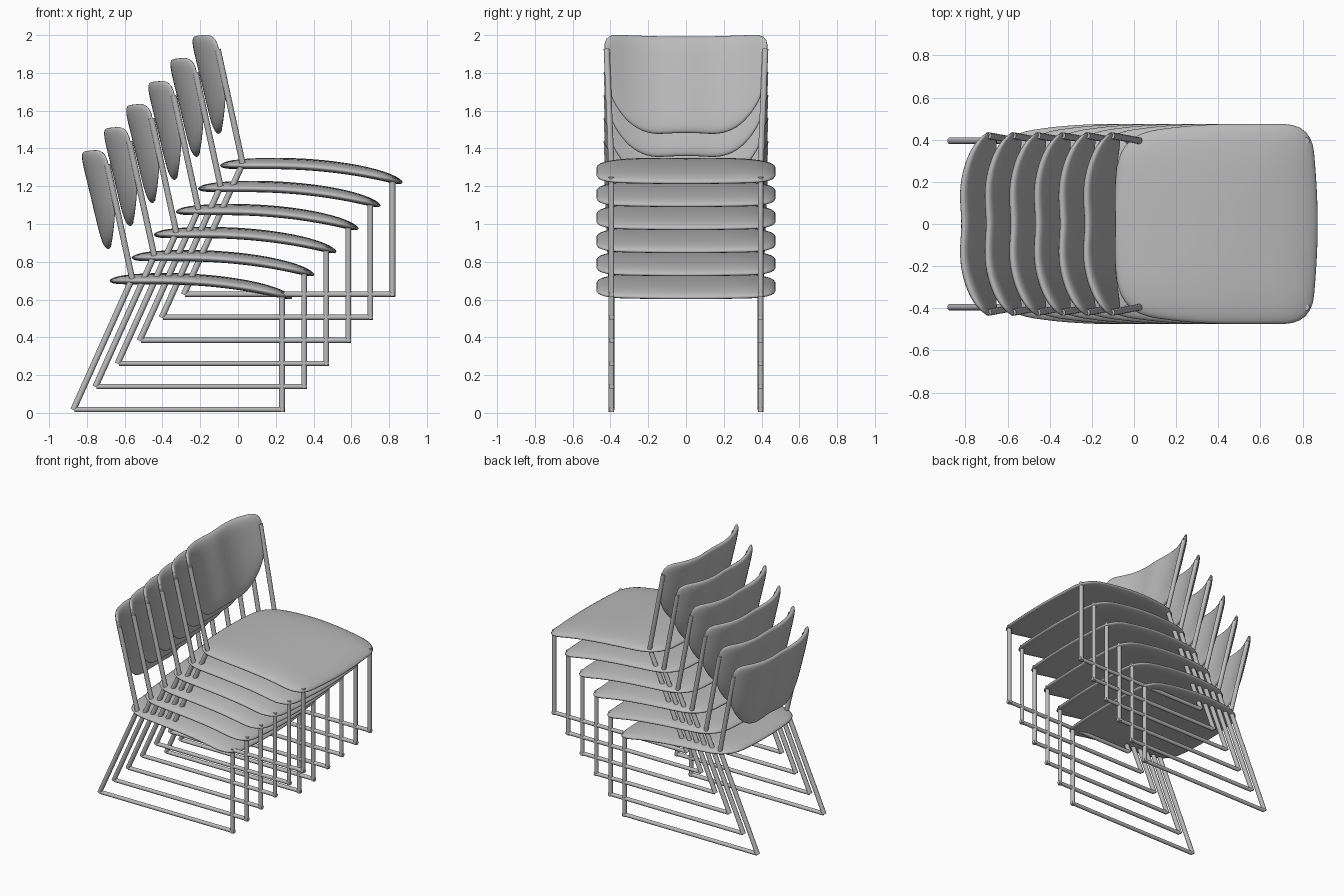
import bpy, bmesh, math
from mathutils import Vector

cube = bpy.data.objects.get("Cube")
if cube:
    bpy.data.objects.remove(cube, do_unlink=True)

CHAIRS = 6
STEP = Vector((0.117, 0, 0.122))

grey = bpy.data.materials.new("plain_grey")
grey.use_nodes = True
grey.diffuse_color = (0.5, 0.5, 0.5, 1)
grey.node_tree.nodes["Principled BSDF"].inputs["Base Color"].default_value = (0.5, 0.5, 0.5, 1)


def finish(bm, name):
    """Turn a bmesh into mesh data with smooth faces."""
    bmesh.ops.recalc_face_normals(bm, faces=bm.faces)
    mesh = bpy.data.meshes.new(name)
    bm.to_mesh(mesh)
    bm.free()
    mesh.materials.append(grey)
    return mesh


def rounded_outline(corners, count=96):
    """Polygon with rounded corners (u, v, radius), resampled evenly."""
    pts = []
    n = len(corners)
    for i, (u, v, r) in enumerate(corners):
        p = Vector((u, v))
        a = Vector(corners[i - 1][:2]) - p
        b = Vector(corners[(i + 1) % n][:2]) - p
        a = p + a.normalized() * min(r, a.length * 0.49)
        b = p + b.normalized() * min(r, b.length * 0.49)
        for k in range(9):
            t = k / 8
            pts.append(a * (1 - t) ** 2 + p * 2 * t * (1 - t) + b * t * t)
    pts.append(pts[0])
    lengths = [(q - p).length for p, q in zip(pts, pts[1:])]
    total, out, seg, start = sum(lengths), [], 0, 0.0
    for k in range(count):
        d = total * k / count
        while start + lengths[seg] < d:
            start += lengths[seg]
            seg += 1
        t = (d - start) / max(lengths[seg], 1e-9)
        out.append(pts[seg].lerp(pts[seg + 1], t))
    return out


def mirrored(half):
    """Mirror corners across v = 0 (corners on the axis stay single)."""
    return half + [(u, -v, r) for u, v, r in reversed(half) if v != 0]


def pad(name, outline, centre, place, rings=12):
    """Cushion: two domed sheets that share a rounded rim."""
    bm = bmesh.new()
    centre = Vector(centre)
    n = len(outline)
    rim = [bm.verts.new(place(*p, 1.0, 0.0)) for p in outline]
    for side in (1, -1):
        outer = rim
        for k in range(rings - 1, 0, -1):
            s = math.sin(k / rings * math.pi / 2)
            puff = side * math.sqrt(1 - s ** 8)
            ring = [bm.verts.new(place(*centre.lerp(p, s), s, puff)) for p in outline]
            for i in range(n):
                j = (i + 1) % n
                bm.faces.new((outer[i], outer[j], ring[j], ring[i]))
            outer = ring
        pole = bm.verts.new(place(*centre, 0.0, side))
        for i in range(n):
            bm.faces.new((outer[i], outer[(i + 1) % n], pole))
    return finish(bm, name)


def place_seat(x, y, s, puff):
    t = max(0.0, (x + 0.45) / 0.74)
    top = 0.742 - 0.09 * t ** 2.2
    return (x, y, top - 0.028 - 0.015 * s ** 3 + 0.028 * puff)


def place_back(z, y, s, puff):
    lean = -0.812 + 0.24 * (1.36 - z)
    wrap = 0.11 * (abs(y) / 0.43) ** 3
    lumbar = 0.012 * math.exp(-(y / 0.12) ** 2)
    return (lean + wrap + lumbar + 0.027 * puff, y, z)


def tube(bm, a, b, radius):
    """Capped round tube between two points."""
    a, b = Vector(a), Vector(b)
    turn = (b - a).to_track_quat('Z', 'Y').to_matrix().to_4x4()
    turn.translation = (a + b) / 2
    bmesh.ops.create_cone(bm, cap_ends=True, segments=16, radius1=radius,
                          radius2=radius, depth=(b - a).length, matrix=turn)


# Seat: broad rounded plan, drooping front edge
seat_mesh = pad("seat", rounded_outline(mirrored([
    (0.296, 0, 0.3), (0.26, 0.475, 0.14), (-0.3, 0.475, 0.2),
    (-0.655, 0.42, 0.17), (-0.688, 0, 0.3)])), (-0.19, 0), place_seat)

# Backrest: wrapped shell with a tapered lower edge
back_mesh = pad("backrest", rounded_outline(mirrored([
    (1.378, 0, 0.2), (1.394, 0.435, 0.07), (1.07, 0.42, 0.14),
    (0.86, 0.25, 0.16), (0.875, 0, 0.1)])), (1.15, 0), place_back)

# Sled frame: runner, front leg, raked rear leg and back upright on each side
bm = bmesh.new()
for side in (1, -1):
    y = 0.395 * side
    tube(bm, (-0.865, y, 0.018), (0.247, y, 0.018), 0.014)
    tube(bm, (0.233, y, 0.006), (0.233, y, 0.64), 0.015)
    tube(bm, (-0.872, y, 0.016), (-0.565, y, 0.7), 0.016)
    tube(bm, (-0.558, y, 0.7), (-0.692, 0.42 * side, 1.315), 0.016)
frame_mesh = finish(bm, "frame")

# Stack the chairs, each nested forward and above the last
for i in range(CHAIRS):
    for mesh in (seat_mesh, back_mesh, frame_mesh):
        ob = bpy.data.objects.new(f"{mesh.name}_{i + 1}", mesh)
        ob.location = STEP * i
        bpy.context.collection.objects.link(ob)

# Smooth shading with crisp tube ends
for mesh in (seat_mesh, back_mesh, frame_mesh):
    mesh.shade_smooth()
bpy.ops.object.select_all(action='DESELECT')
frame = bpy.data.objects["frame_1"]
for edge in frame.data.edges:
    edge.use_edge_sharp = False
bm = bmesh.new()
bm.from_mesh(frame.data)
for edge in bm.edges:
    edge.smooth = edge.calc_face_angle(0) < math.radians(40)
bm.to_mesh(frame.data)
bm.free()
